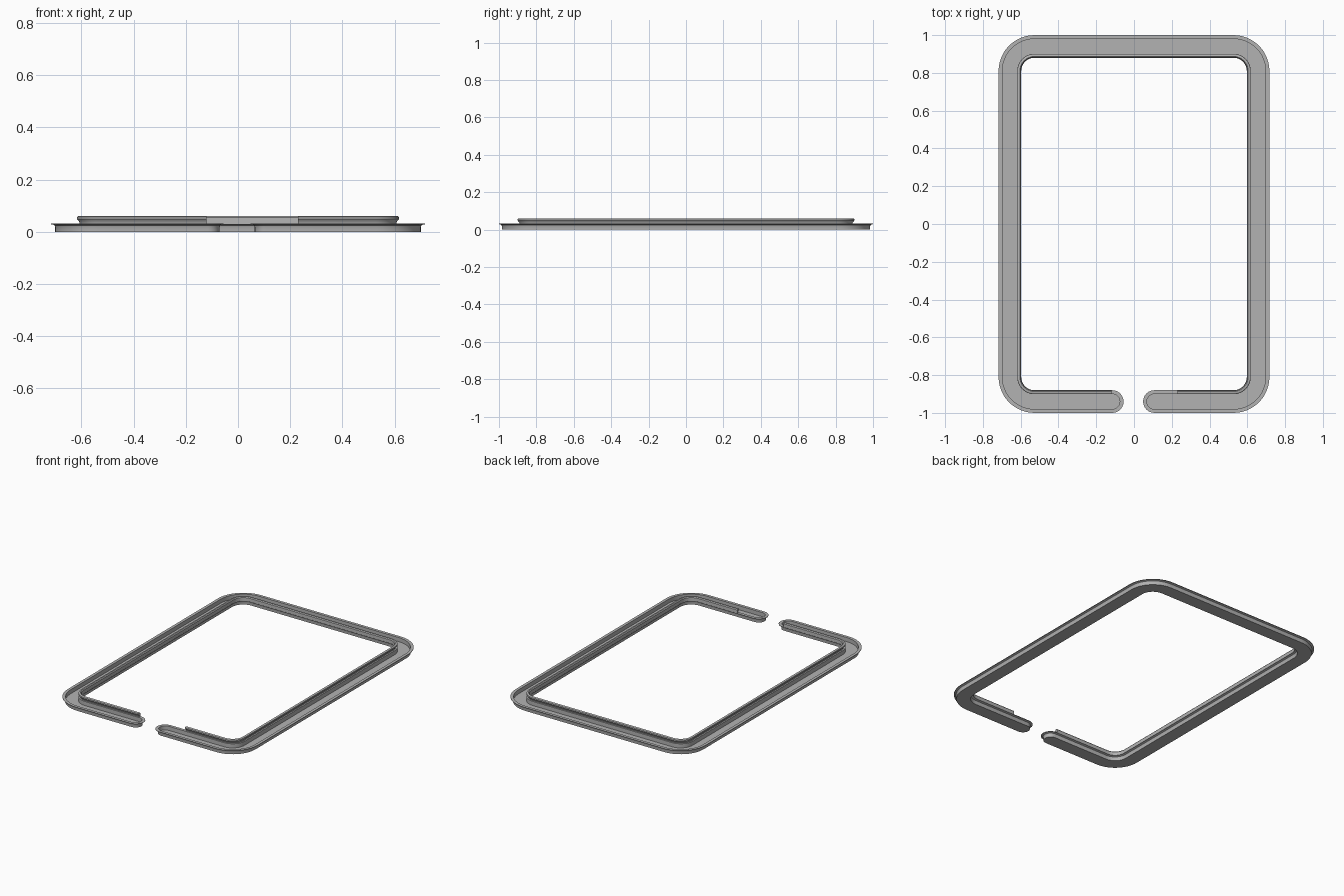
import bpy
import bmesh
from math import cos, sin, radians
from mathutils import Vector

cube = bpy.data.objects.get("Cube")
if cube:
    bpy.data.objects.remove(cube)

HALF_X, HALF_Y = 0.717, 1.0      # outer size of the frame
HALF_W = 0.06                    # half width of the channel
OUTER_R = 0.19                   # outer corner radius
STEPS = 12                       # segments per corner

grey = bpy.data.materials.new("plain_grey")
grey.use_nodes = True
grey.diffuse_color = (0.45, 0.45, 0.45, 1)
grey.node_tree.nodes["Principled BSDF"].inputs["Base Color"].default_value = (0.45, 0.45, 0.45, 1)


def arc(start, end, steps):
    """Unit directions between two angles in degrees."""
    angles = [radians(start + (end - start) * i / steps) for i in range(steps + 1)]
    return [Vector((cos(a), sin(a))) for a in angles]


def frame_path(x_start, x_end):
    """Centreline points with outward normals, clockwise from the front gap."""
    cx, cy = HALF_X - OUTER_R, HALF_Y - OUTER_R
    radius = OUTER_R - HALF_W
    down = Vector((0, -1))
    path = [(Vector((x_start, -cy - radius)), down)]
    for sx, sy, a in ((-1, -1, 270), (-1, 1, 180), (1, 1, 90), (1, -1, 0)):
        centre = Vector((sx * cx, sy * cy))
        path += [(centre + n * radius, n) for n in arc(a, a - 90, STEPS)]
    path.append((Vector((x_end, -cy - radius)), down))
    return path


def bridge(bm, a, b):
    """Join two closed rings of equal length with quads."""
    for i in range(len(a)):
        j = (i + 1) % len(a)
        bm.faces.new((a[i], a[j], b[j], b[i]))


def finish(bm, name):
    bmesh.ops.recalc_face_normals(bm, faces=bm.faces)
    mesh = bpy.data.meshes.new(name)
    bm.to_mesh(mesh)
    bm.free()
    mesh.materials.append(grey)
    obj = bpy.data.objects.new(name, mesh)
    bpy.context.collection.objects.link(obj)
    bpy.ops.object.select_all(action="DESELECT")
    obj.select_set(True)
    bpy.context.view_layer.objects.active = obj
    bpy.ops.object.shade_smooth_by_angle(angle=radians(35))


# Open channel with a thin flared flange and round ends
def channel_outline(inset):
    path = frame_path(-0.115, 0.108)
    w = HALF_W - inset
    ring = [p + n * w for p, n in path]
    ring += [path[-1][0] + d * w for d in arc(-90, -270, STEPS)[1:-1]]
    ring += [p - n * w for p, n in reversed(path)]
    ring += [path[0][0] + d * w for d in arc(90, -90, STEPS)[1:-1]]
    return ring


bm = bmesh.new()
section = ((0.016, 0), (0.016, 0.018), (0.013, 0.025), (0.008, 0.028),
           (0, 0.029), (0, 0.032), (0.02, 0.032), (0.02, 0.004))
rings = [[bm.verts.new((p.x, p.y, z)) for p in channel_outline(d)] for d, z in section]
for lower, upper in zip(rings, rings[1:]):
    bridge(bm, lower, upper)
bm.faces.new(rings[0])
bm.faces.new(rings[-1])
finish(bm, "channel_frame")

# Hooked sealing lip standing on the inner flange
bm = bmesh.new()
lip = ((0.001, 0.031), (0.010, 0.031), (0.011, 0.038), (0.021, 0.049),
       (0.020, 0.057), (0.015, 0.06), (0.007, 0.06), (0.002, 0.054))
rings = []
for p, n in frame_path(-0.12, 0.23):
    spots = [(p - n * (HALF_W - u), z) for u, z in lip]
    rings.append([bm.verts.new((q.x, q.y, z)) for q, z in spots])
for a, b in zip(rings, rings[1:]):
    bridge(bm, a, b)
bm.faces.new(rings[0])
bm.faces.new(rings[-1])
finish(bm, "inner_lip")
